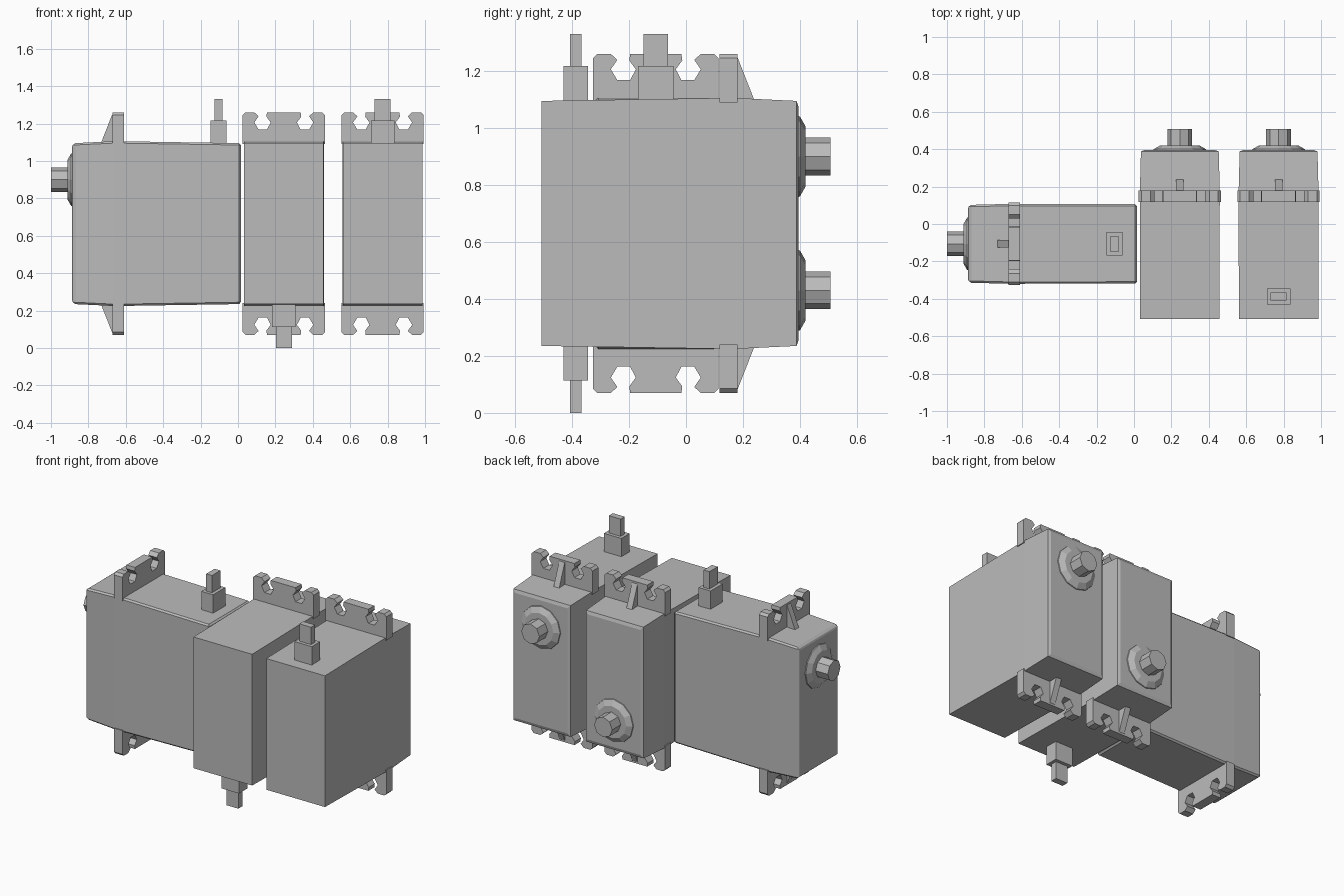
import bpy, bmesh, math
from mathutils import Matrix, Vector

cube = bpy.data.objects.get("Cube")
if cube:
    bpy.data.objects.remove(cube, do_unlink=True)

grey = bpy.data.materials.new("plain grey")
grey.use_nodes = True
grey.diffuse_color = (0.5, 0.5, 0.5, 1)
grey.node_tree.nodes["Principled BSDF"].inputs["Base Color"].default_value = (0.5, 0.5, 0.5, 1)

# Each motor is built around its own centre with the shaft along +y
MID = 0.665          # height of the centre
TOP = 0.435          # half height of the case


def finish(name, bm, place):
    bm.transform(place)
    bmesh.ops.recalc_face_normals(bm, faces=bm.faces)
    mesh = bpy.data.meshes.new(name)
    bm.to_mesh(mesh)
    bm.free()
    mesh.materials.append(grey)
    obj = bpy.data.objects.new(name, mesh)
    bpy.context.collection.objects.link(obj)
    return obj


def loft(bm, rings):
    loops = [[bm.verts.new(p) for p in ring] for ring in rings]
    for a, b in zip(loops, loops[1:]):
        for i in range(len(a)):
            j = (i + 1) % len(a)
            bm.faces.new((a[i], a[j], b[j], b[i]))
    bm.faces.new(loops[0])
    bm.faces.new(loops[-1])


def box(bm, lo, hi):
    lo, hi = Vector(lo), Vector(hi)
    m = Matrix.Translation((lo + hi) / 2) @ Matrix.Diagonal((*(hi - lo), 1))
    bmesh.ops.create_cube(bm, size=1, matrix=m)


def prism(bm, points, offset):
    face = bm.faces.new([bm.verts.new(p) for p in points])
    out = bmesh.ops.extrude_face_region(bm, geom=[face])["geom"]
    verts = [v for v in out if isinstance(v, bmesh.types.BMVert)]
    bmesh.ops.translate(bm, verts=verts, vec=offset)


def rect(y, hx, hz):
    return [(-hx, y, -hz), (hx, y, -hz), (hx, y, hz), (-hx, y, hz)]


def circle(y, r, n, z):
    return [(r * math.cos(math.tau * i / n), y, z + r * math.sin(math.tau * i / n))
            for i in range(n)]


# One half of the ear outline, from the middle slot edge to the case
EAR = [(0.09, 0.595), (0.093, 0.572), (0.07, 0.541), (0.09, 0.503), (0.135, 0.503),
       (0.158, 0.541), (0.135, 0.574), (0.158, 0.595), (0.205, 0.595), (0.22, 0.58),
       (0.22, 0.425)]


def servo(prefix, place, edge):
    # Case, slightly fuller at the ear line
    bm = bmesh.new()
    loft(bm, [rect(-0.507, 0.2125, 0.43), rect(0.12, 0.2135, 0.44),
              rect(0.18, 0.2135, 0.44), rect(0.388, 0.208, 0.43),
              rect(0.395, 0.19, 0.41)])
    case = finish(prefix + "_case", bm, place)
    if edge:
        bevel = case.modifiers.new("soft edges", 'BEVEL')
        bevel.width = edge
        bevel.segments = 1
        bevel.limit_method = 'ANGLE'

    # Slotted ears and their gussets, above and below
    for side, end in ((1, "upper"), (-1, "lower")):
        bm = bmesh.new()
        outline = [(x, 0.118, z * side) for x, z in EAR]
        outline += [(-x, 0.118, z * side) for x, z in reversed(EAR)]
        prism(bm, outline, (0, 0.062, 0))
        finish(f"{prefix}_{end}_ear", bm, place)
        bm = bmesh.new()
        prism(bm, [(-0.02, y, z * side) for y, z in
                   ((0.17, 0.425), (0.17, 0.595), (0.182, 0.58), (0.243, 0.425))],
              (0.04, 0, 0))
        finish(f"{prefix}_{end}_gusset", bm, place)

    # Round boss and eight-sided output shaft
    bm = bmesh.new()
    loft(bm, [circle(0.385, 0.145, 12, 0.235), circle(0.4, 0.14, 12, 0.235),
              circle(0.42, 0.105, 12, 0.235)])
    finish(prefix + "_boss", bm, place)
    bm = bmesh.new()
    loft(bm, [circle(0.41, 0.066, 8, 0.235), circle(0.508, 0.066, 8, 0.235)])
    finish(prefix + "_shaft", bm, place)

    # Stepped cable outlet
    bm = bmesh.new()
    box(bm, (-0.063, -0.43, TOP - 0.01), (0.063, -0.344, 0.552))
    box(bm, (-0.043, -0.408, 0.54), (0.043, -0.366, 0.665))
    finish(prefix + "_cable_outlet", bm, place)


servo("left_motor", Matrix.Translation((0.773, 0, MID)), 0)
servo("middle_motor", Matrix.Translation((0.245, 0, MID)) @ Matrix.Rotation(math.pi, 4, 'Y'), 0)
servo("right_motor", Matrix.Translation((-0.492, -0.106, MID)) @ Matrix.Rotation(math.pi / 2, 4, 'Z'), 0.01)
